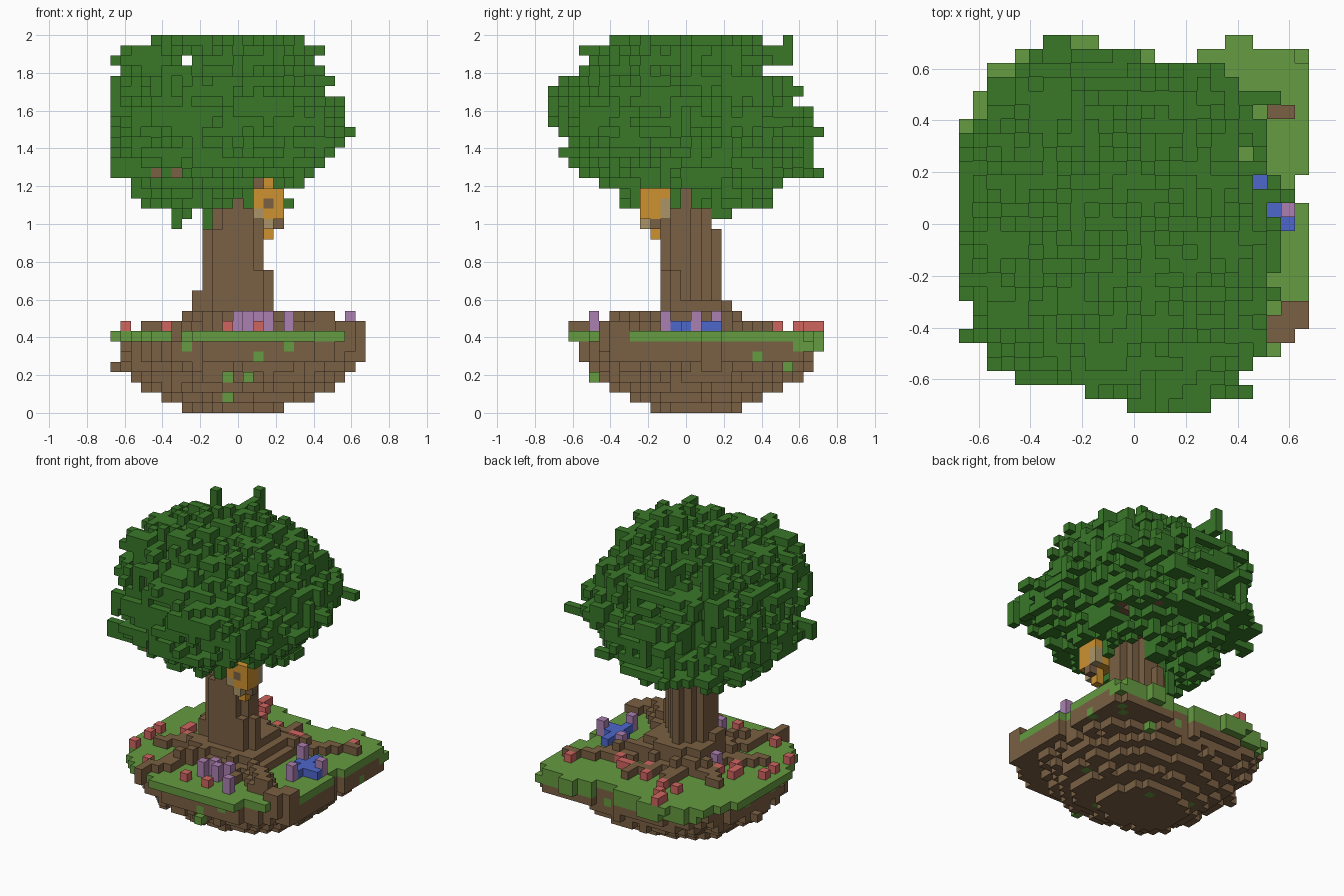
import bpy, random

old = bpy.data.objects.get("Cube")
if old:
    bpy.data.objects.remove(old)

random.seed(7)
S = 2 / 37          # edge of one block
grid = {}           # (x, y, z) block -> part name


def put(part, xs, ys, zs, keep=False):
    """Fill a box of blocks, inclusive ranges."""
    for x in range(xs[0], xs[1] + 1):
        for y in range(ys[0], ys[1] + 1):
            for z in range(zs[0], zs[1] + 1):
                if not (keep and (x, y, z) in grid):
                    grid[x, y, z] = part


def dot(part, x, y, z=8, tall=1):
    put(part, (x, x), (y, y), (z, z + tall - 1))


def rounded(x, y, box, n):
    """Below 1 inside the rounded square that fills the box."""
    x0, x1, y0, y1 = box
    u = abs(2 * x - x0 - x1) / (x1 - x0)
    v = abs(2 * y - y0 - y1) / (y1 - y0)
    return (u ** n + v ** n) ** (1 / n)


CELLS = [(x, y) for x in range(-12, 13) for y in range(-13, 14)]

# Floating island: terraced soil under a sheet of grass
island = [(-5.5, 4.5, -3.5, 5.5), (-7.5, 7.5, -5.5, 7.5), (-9.5, 9.5, -7.5, 9.5),
          (-10.5, 10.5, -8.5, 11.5), (-11.5, 11.5, -9.5, 12.5),
          (-11.5, 12.5, -10.5, 12.5), (-11.5, 12.5, -10.5, 13.5),
          (-12.5, 12.5, -11.5, 13.5)]
for z, box in enumerate(island):
    for x, y in CELLS:
        notch = 1 < x < 5 and y > 11 or (x == 12 and 1 < y < 4)
        back_rim = y == 13 and not (-10 < x < -2 or 6 < x < 9)
        front_rim = y < -9 and x > 7
        if z < 5:
            n = 2.1
        elif x > 4:
            n = 9 if y > 2 else 3.5
        else:
            n = 3.2 if y > 2 else 2.3
        r = rounded(x, y, box, n)
        rough = random.uniform(-0.1, 0.06) if z < 5 else 0
        if notch or back_rim or front_rim or r > 1 + rough:
            continue
        edge = z == 6 and y > 10 and r > 0.85
        stray = z < 7 and random.random() < 0.03
        grid[x, y, z] = "grass" if z == 7 or edge or stray else "soil"

# Roots creeping out from the trunk and over the rim
for ex, ey, tall, wide in [(10, -8, 0.9, 0.9), (10, 8, 0.6, 0.7), (-6, -10, 0.6, 0.7),
                           (-8, 5, 0.6, 0.7), (2, 9, 0.6, 0.7), (4, -7, 0.6, 0.7),
                           (-9, -3, 0.6, 0.7), (-3, 8, 0.6, 0.7)]:
    steps = 24
    for i in range(steps + 1):
        t = i / steps
        x, y = round(ex * t), round(ey * t)
        w = 1 if t < wide else 0
        put("roots", (x - w, x), (y, y + w), (8, 8), True)
        put("roots", (x, x), (y, y), (8, 8 + (t < tall)), True)
put("roots", (-4, 5), (-4, 4), (8, 8))
put("roots", (-4, 4), (-3, 4), (9, 9))
put("roots", (11, 12), (-7, -6), (5, 8))
put("roots", (10, 10), (-8, -7), (7, 8))
put("roots", (11, 11), (-8, -8), (6, 8))
put("roots", (11, 11), (8, 8), (8, 8))
put("roots", (9, 9), (7, 7), (8, 8))
put("roots", (-6, -6), (-11, -10), (7, 8))

# Trunk in narrowing round stages, with short boughs at the top
for box, top in [((-4.5, 3.5, -2.5, 4.5), 11), ((-3.5, 3.5, -2.5, 3.5), 13),
                 ((-3.5, 2.5, -2.5, 3.5), 17), ((-2.5, 2.5, -2.5, 2.5), 25)]:
    for x, y in CELLS:
        slim = -6 < x + y < 3 and abs(y - x) < 5
        if rounded(x, y, box, 2) < 1.05 and (slim or top < 14):
            dot("trunk", x, y, 8, (top if slim else 10) - 7)
put("trunk", (3, 3), (-1, -1), (8, 13))
for bx, by in [(-8, -8), (-7, 3), (6, 5), (3, 8), (-6, -9)]:
    for i in range(11):
        t = i / 10
        dot("trunk", round(bx * t), round(by * t), 22 + round(t))

# Crown: ragged rounded layers, from the bottom up
crown = [(-10.5, 5.5, -6.5, 8.5), (-10.5, 6.5, -8.5, 9.5), (-12.5, 7.5, -10.5, 12.5),
         (-12.5, 8.5, -11.5, 11.5), (-12.5, 9.5, -11.5, 11.5),
         (-12.5, 10.5, -11.5, 11.5), (-12.5, 10.5, -13.5, 11.5),
         (-12.5, 10.5, -13.5, 12.5), (-12.5, 10.5, -13.5, 12.5),
         (-12.5, 10.5, -13.5, 11.5), (-12.5, 8.5, -13.5, 11.5),
         (-12.5, 8.5, -12.5, 11.5), (-11.5, 8.5, -10.5, 8.5),
         (-12.5, 8.5, -9.5, 8.5), (-11.5, 8.5, -10.5, 7.5), (-8.5, 6.5, -8.5, 6.5)]
noise = {}


def rnd(*key):
    return noise.setdefault(key, random.random())


for x, y in CELLS:
    low = 20 + int(rnd("low", x, y) * 3) - 2 * (rnd("hang", x, y) < 0.05)
    high = 36 - int(4 * rnd("high", x, y) ** 1.5)
    lean = 3 * (y > 11) - 3 * (y < -11)
    for z in range(low, high + 1):
        box = crown[max(z - 21, 0)]
        # short runs of blocks along each direction make the surface shaggy
        streak = max(rnd("a", x, y, z // 3), rnd("b", y, z, x // 4), rnd("c", x, z, y // 4)) ** 3
        by_hive = 1 < x < 5 and y < -1 and z < 23
        by_trunk = -3 < x < 3 and -5 < y < 4 and z < 21
        gap = x == -5 and z == 34 or x > 9 and y == 1 or x > 10 and y == 0
        if by_hive or by_trunk or gap:
            continue
        if rounded(x + lean, y, box, 2.5) < 0.72 + 0.34 * streak:
            grid.setdefault((x, y, z), "leaves")

# Twigs of leaves sticking out
put("leaves", (-4, -4), (6, 9), (35, 35))
put("leaves", (-4, -4), (9, 10), (34, 34))
put("leaves", (-4, -4), (10, 10), (34, 36))
put("leaves", (-8, -8), (7, 7), (33, 36))
put("leaves", (-6, -5), (9, 13), (27, 27))
put("leaves", (-6, -6), (9, 13), (23, 23))
put("leaves", (7, 10), (9, 9), (27, 27))
put("leaves", (8, 11), (2, 2), (27, 27))
put("leaves", (-11, -7), (-7, -7), (34, 34))
put("leaves", (0, 5), (-13, -10), (29, 30))
put("leaves", (-12, -9), (-8, -8), (23, 24))
put("leaves", (-5, -5), (-3, -3), (19, 22))
put("leaves", (-1, 0), (3, 4), (19, 21))
put("leaves", (5, 5), (-4, -2), (22, 23))

# Hive hanging in front of the trunk
put("hive", (2, 4), (-4, -2), (19, 21))
put("hive", (3, 3), (-3, -3), (17, 22))
for x, y, z in [(2, -4, 19), (3, -4, 18), (4, -2, 19), (4, -2, 20)]:
    dot("hive_band", x, y, z)
dot("hive_door", 3, -4, 20)
dot("hive_door", 4, -3, 18)

# Flowers
for x, y in [(-11, -5), (-11, -2), (-11, 0), (-8, 1), (-1, -9), (2, -9), (-7, -8), (-5, 9), (-3, 9),
             (1, 6), (0, 8), (4, 7), (5, 6), (3, 7), (-4, 11), (-6, 2), (-7, 0), (-8, 2),
             (-5, 13), (-5, 12), (10, 9)]:
    dot("red_flowers", x, y)
for x, y in [(11, 1), (9, -2), (7, 3), (5, -9), (0, -7), (1, -6), (2, -7), (3, -6), (-5, 1)]:
    dot("purple_flowers", x, y, 8, 2)
for x, y in [(10, 1), (11, 0), (9, 0), (9, -1), (9, 2), (9, 3), (8, 1), (10, 0), (9, 1)]:
    dot("blue_flowers", x, y)

# Colours
bark = ("bark_brown", (0.195, 0.115, 0.056))
LOOK = {
    "soil": bark, "roots": bark, "trunk": bark, "hive_door": bark,
    "grass": ("grass_green", (0.13, 0.325, 0.052)),
    "leaves": ("leaf_green", (0.041, 0.185, 0.022)),
    "hive": ("honey_orange", (0.61, 0.29, 0.03)),
    "hive_band": ("straw_tan", (0.41, 0.3, 0.14)),
    "red_flowers": ("petal_red", (0.62, 0.13, 0.118)),
    "purple_flowers": ("petal_purple", (0.41, 0.215, 0.44)),
    "blue_flowers": ("petal_blue", (0.075, 0.135, 0.6)),
}
materials = {}
for name, rgb in LOOK.values():
    if name in materials:
        continue
    mat = bpy.data.materials.new(name)
    mat.use_nodes = True
    mat.diffuse_color = (*rgb, 1)
    mat.node_tree.nodes["Principled BSDF"].inputs["Base Color"].default_value = (*rgb, 1)
    materials[name] = mat


def build(part):
    """Make one mesh from the exposed block faces of a part."""
    verts, faces = {}, []
    for cell in [c for c, p in grid.items() if p == part]:
        for axis in range(3):
            for side in (-1, 1):
                beside = list(cell)
                beside[axis] += side
                if tuple(beside) in grid:
                    continue
                ring = []
                for a, b in [(-1, -1), (1, -1), (1, 1), (-1, 1)][::side]:
                    p = [2 * c for c in cell]
                    p[axis] += side
                    p[(axis + 1) % 3] += a
                    p[(axis + 2) % 3] += b
                    ring.append(verts.setdefault(tuple(p), len(verts)))
                faces.append(ring)
    mesh = bpy.data.meshes.new(part)
    points = [(x * S / 2, y * S / 2, (z + 1) * S / 2) for x, y, z in verts]
    mesh.from_pydata(points, [], faces)
    mesh.materials.append(materials[LOOK[part][0]])
    bpy.context.collection.objects.link(bpy.data.objects.new(part, mesh))


for part in LOOK:
    build(part)
